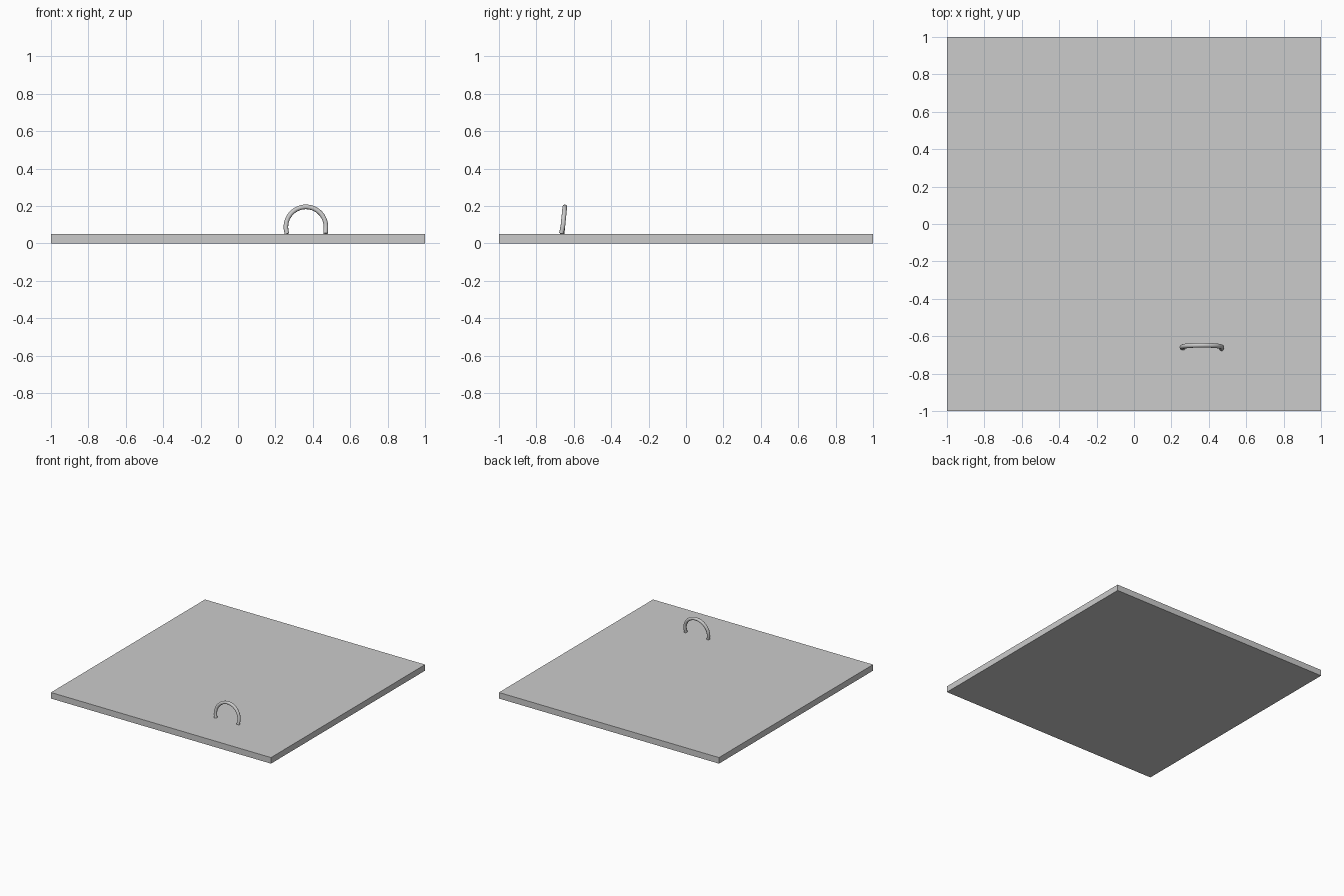
import bpy
from math import sin, cos, radians

if "Cube" in bpy.data.objects:
    bpy.data.objects.remove(bpy.data.objects["Cube"])

# Flat square slab
bpy.ops.mesh.primitive_cube_add(size=1, location=(0, 0, 0.025))
slab = bpy.context.object
slab.name = "slab"
slab.scale = (2, 2, 0.05)
bpy.ops.object.transform_apply(location=False, rotation=False, scale=True)

# Arched loop handle: round tube along a slightly leaning arc
R, CX, CZ, TUBE, N = 0.107, 0.363, 0.088, 0.0125, 32
path = []
for i in range(N + 1):
    a = radians(200 - 219 * i / N)
    x, z = R * cos(a), CZ + R * sin(a)
    lean = -0.648 - 0.1 * (CZ + R - z)
    if x > 0 and z < CZ:                 # right foot swings to the front
        x = R * (1 - 0.02 * (CZ - z) / 0.037)
        lean -= 0.12 * (CZ - z)
    path.append((CX + x, lean, z))

curve = bpy.data.curves.new("loop_handle", 'CURVE')
curve.dimensions = '3D'
curve.bevel_depth = TUBE
curve.bevel_resolution = 4
curve.use_fill_caps = True
spline = curve.splines.new('POLY')
spline.points.add(len(path) - 1)
for p, co in zip(spline.points, path):
    p.co = (*co, 1)
handle = bpy.data.objects.new("loop_handle", curve)
bpy.context.collection.objects.link(handle)

# Convert to a mesh with smooth sides and sharp end caps
bpy.ops.object.select_all(action='DESELECT')
handle.select_set(True)
bpy.context.view_layer.objects.active = handle
bpy.ops.object.convert(target='MESH')
bpy.ops.object.shade_smooth_by_angle(angle=radians(40))
